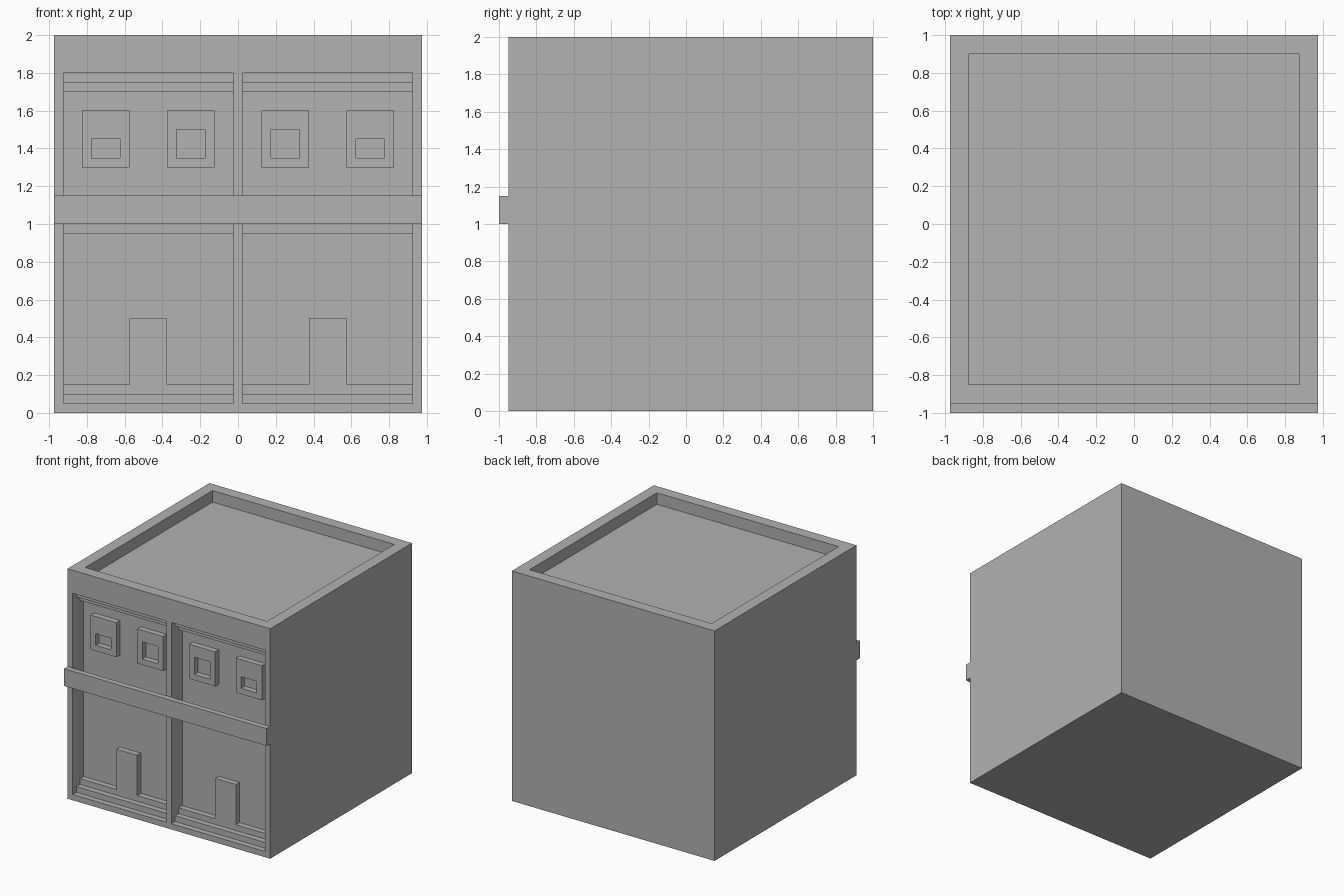
import bpy
import bmesh
from mathutils import Vector

cube = bpy.data.objects.get("Cube")
if cube:
    bpy.data.objects.remove(cube, do_unlink=True)

# One plain grey for the whole building
grey = bpy.data.materials.new("plain grey")
grey.use_nodes = True
tone = (0.445, 0.445, 0.445, 1)
grey.diffuse_color = tone
grey.node_tree.nodes["Principled BSDF"].inputs["Base Color"].default_value = tone

WALL = -0.8      # recessed wall
FACE = -0.95     # outer front face
STEP = 0.05      # depth of each relief layer


def box(name, x, y, z):
    """Box spanning the given (low, high) pairs."""
    bm = bmesh.new()
    bmesh.ops.create_cube(bm, size=1)
    low, high = (Vector(c) for c in zip(x, y, z))
    for v in bm.verts:
        v.co = Vector([(low[i] + high[i]) / 2 + v.co[i] * (high[i] - low[i])
                       for i in range(3)])
    mesh = bpy.data.meshes.new(name)
    bm.to_mesh(mesh)
    bm.free()
    mesh.materials.append(grey)
    obj = bpy.data.objects.new(name, mesh)
    bpy.context.collection.objects.link(obj)
    return obj


def cut(target, cutter):
    """Subtract the cutter for good and discard it."""
    mod = target.modifiers.new("cut", 'BOOLEAN')
    mod.operation = 'DIFFERENCE'
    mod.solver = 'EXACT'
    mod.object = cutter
    bpy.context.view_layer.objects.active = target
    bpy.ops.object.modifier_apply(modifier=mod.name)
    bpy.data.objects.remove(cutter, do_unlink=True)


def span(side, a, b):
    """Mirror an x range to the chosen side."""
    return tuple(sorted((side * a, side * b)))


# Body with sunken roof
body = box("building_body", (-0.975, 0.975), (FACE, 1), (0, 2))
cut(body, box("roof_cutter", (-0.875, 0.875), (-0.85, 0.9), (1.9, 2.2)))

# Belt course across the front
box("belt_course", (-0.975, 0.975), (-1, FACE), (1.0, 1.15))

# Mouldings: name, z range, number of relief layers
mouldings = [
    ("plinth_lower", (0.05, 0.1), 2),
    ("plinth_upper", (0.1, 0.15), 1),
    ("floor_cornice_lower", (0.95, 1.0), 1),
    ("floor_cornice_upper", (1.0, 1.05), 2),
    ("floor_slab", (1.05, 1.06), 3),
    ("roof_cornice_lower", (1.7, 1.75), 1),
    ("roof_cornice_upper", (1.75, 1.8), 2),
]

for side, label in ((1, "left"), (-1, "right")):
    bay = span(side, 0.025, 0.925)
    cut(body, box("bay_cutter", bay, (-1.2, WALL), (0.05, 1.8)))

    for name, z, layers in mouldings:
        box(f"{label}_{name}", bay, (WALL - STEP * layers, WALL), z)

    box(f"{label}_door", span(side, 0.375, 0.575), (WALL - STEP, WALL), (0.1, 0.5))

    # Window frames opened down to the wall
    for name, x, top in (("inner", 0.125, 1.5), ("outer", 0.575, 1.45)):
        frame = box(f"{label}_{name}_window_frame", span(side, x, x + 0.25),
                    (WALL - STEP, WALL), (1.3, 1.6))
        cut(frame, box("window_cutter", span(side, x + 0.05, x + 0.2),
                       (-1, -0.7), (1.35, top)))
